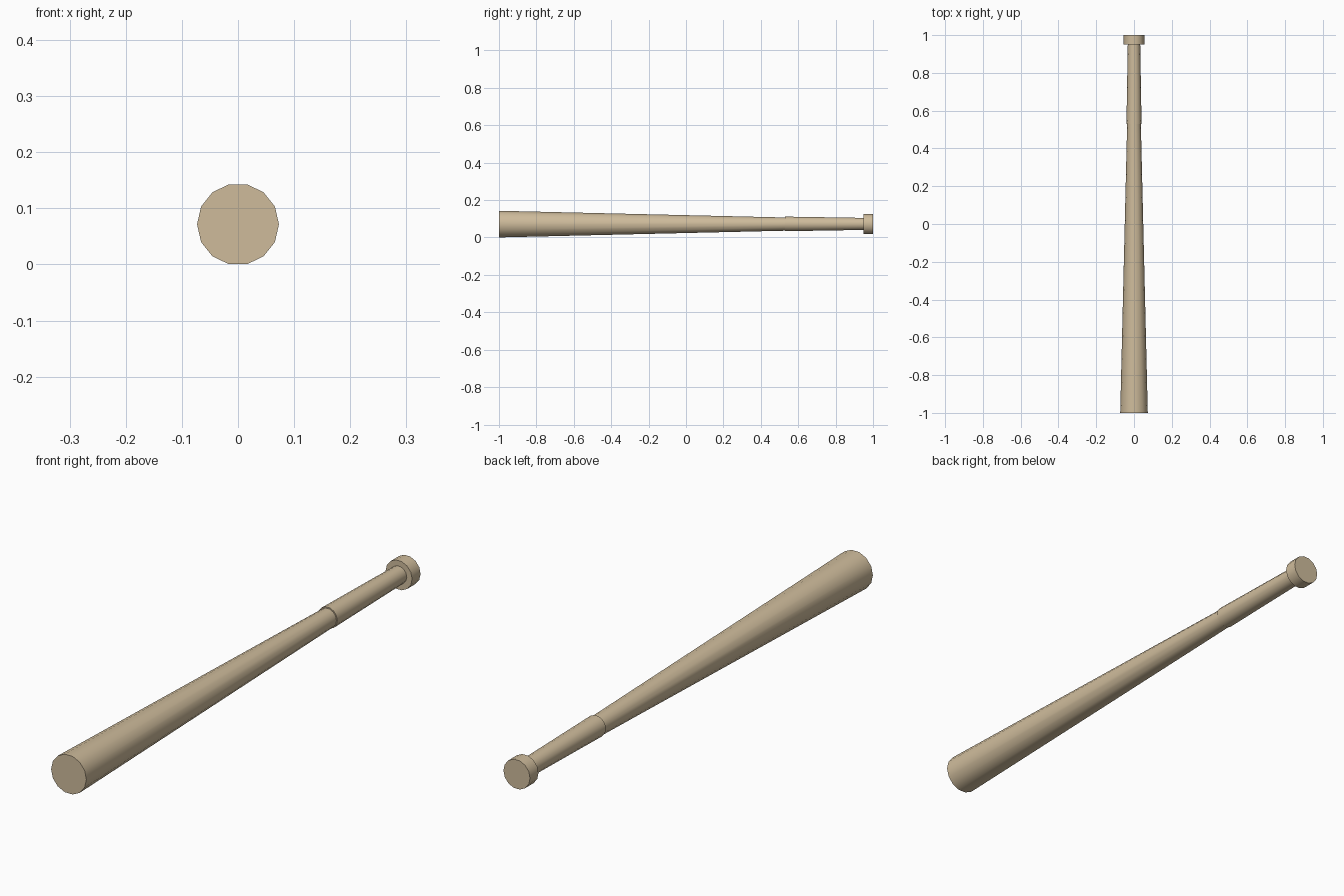
import bpy
import math
from mathutils import Matrix

if "Cube" in bpy.data.objects:
    bpy.data.objects.remove(bpy.data.objects["Cube"])

SIDES = 14
AXIS_Z = 0.0715

wood = bpy.data.materials.new("light_wood")
wood.diffuse_color = (0.62, 0.50, 0.33, 1.0)
wood.use_nodes = True
wood.node_tree.nodes["Principled BSDF"].inputs["Base Color"].default_value = wood.diffuse_color


def tapered_part(name, y0, r0, y1, r1, z=AXIS_Z):
    """Closed tapered cylinder along y, with a corner pointing to +x."""
    bpy.ops.mesh.primitive_cone_add(vertices=SIDES, radius1=r0, radius2=r1, depth=y1 - y0)
    ob = bpy.context.object
    ob.name = name
    # Put a corner on +x, then lay the cone along +y
    ob.data.transform(Matrix.Rotation(-math.pi / 2, 4, 'X') @ Matrix.Rotation(math.pi / 2, 4, 'Z'))
    ob.location = (0, (y0 + y1) / 2, z)
    ob.data.materials.append(wood)
    bpy.ops.object.shade_smooth_by_angle(angle=math.radians(40))
    return ob


# Long barrel, slightly thicker grip sleeve, end knob
tapered_part("barrel", -1.0, 0.073, 0.54, 0.036)
tapered_part("grip", 0.53, 0.040, 0.95, 0.033, 0.0725)
tapered_part("knob", 0.95, 0.055, 1.0, 0.055)
